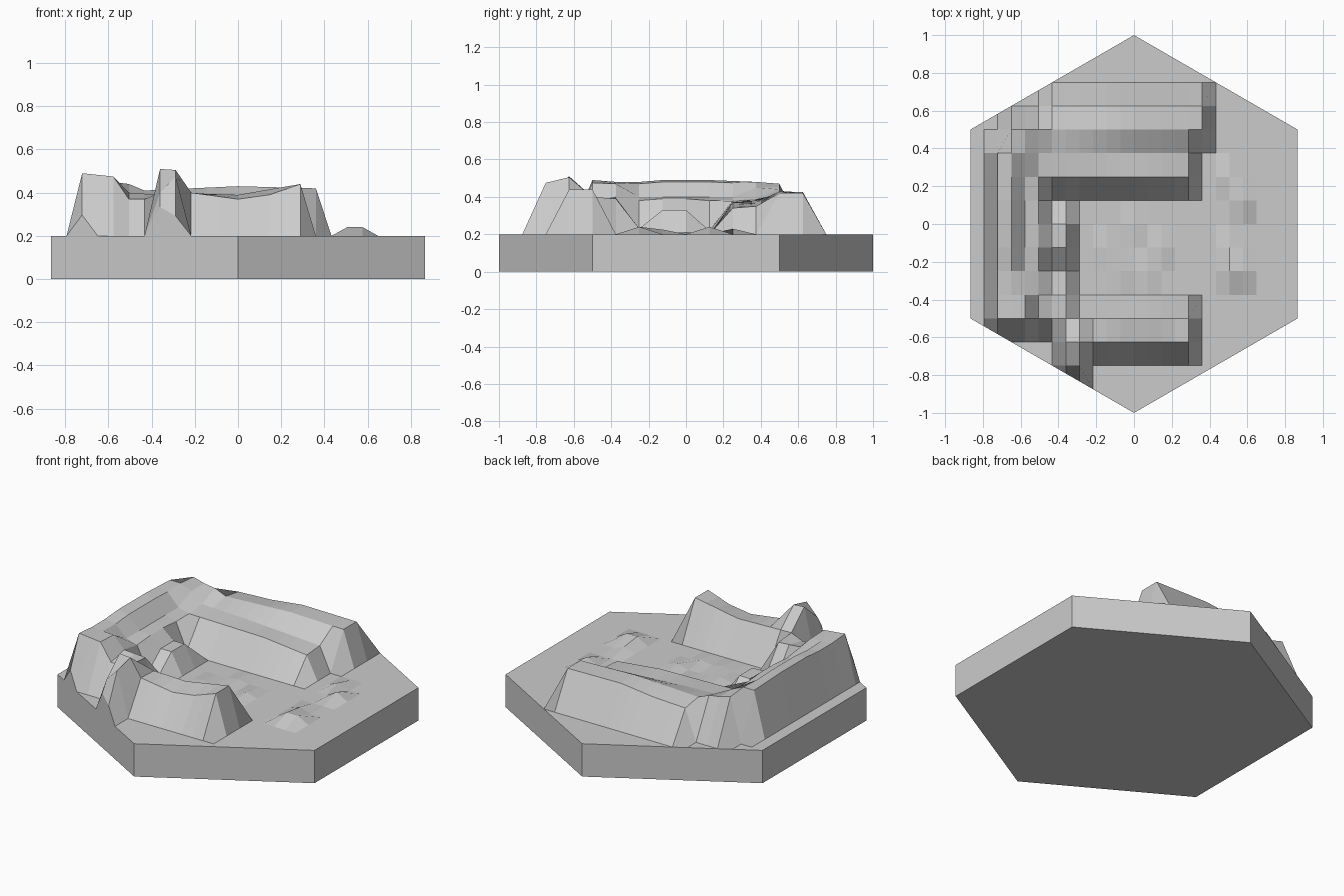
import bpy, bmesh, math
from mathutils import Vector

if "Cube" in bpy.data.objects:
    bpy.data.objects.remove(bpy.data.objects["Cube"])

GROUND = 0.2
COLS, ROWS = 24, 16
HALF = math.sqrt(3) / 2

stone = bpy.data.materials.new("stone_grey")
stone.use_nodes = True
colour = (0.6, 0.6, 0.6, 1)
stone.diffuse_color = colour
stone.node_tree.nodes["Principled BSDF"].inputs["Base Color"].default_value = colour


def add_object(name, bm):
    mesh = bpy.data.meshes.new(name)
    bm.to_mesh(mesh)
    bm.free()
    mesh.materials.append(stone)
    obj = bpy.data.objects.new(name, mesh)
    bpy.context.collection.objects.link(obj)
    return obj


# Ridge heights above the ground: each row is a profile of (column, height)
profiles = {
    2: [(7, .2), (8, .275)],
    3: [(7, .31), (8, .305), (9, .2), (12, .17), (14, .19), (16, .24)],
    4: [(2, .29), (4, .275), (5, .17), (6, .17), (7, .2), (12, .19), (16, .24)],
    5: [(2, .28), (4, .27), (5, .2), (7, .19)],
    6: [(2, .28), (3, .27), (4, .2), (5, .18), (6, .03), (7, .03)],
    7: [(2, .29), (3, .28), (4, .2), (5, .19), (6, .13), (7, .13)],
    8: [(2, .29), (3, .28), (4, .2), (5, .19), (6, .13), (7, .13)],
    9: [(2, .29), (3, .28), (4, .2), (5, .18), (6, .02), (7, .02)],
    10: [(2, .285), (3, .275), (4, .2), (5, .18), (12, .17), (16, .14)],
    11: [(2, .28), (3, .28), (4, .25), (5, .19), (9, .18), (16, .15)],
    12: [(3, .27), (4, .25), (5, .24), (6, .21), (12, .23), (17, .22)],
    13: [(6, .19), (9, .2), (12, .225), (17, .22)],
}

# Low mounds on the open ground: (column, row) to height
mounds = {
    (19, 10): .03, (20, 9): .04, (19, 7): .025, (19, 6): .04, (20, 6): .04,
    (10, 7): .015, (12, 8): .012, (14, 7): .02, (11, 6): .015, (13, 6): .015,
}


def height(col, row):
    pts = profiles.get(row, [])
    for (c0, h0), (c1, h1) in zip(pts, pts[1:]):
        if c0 <= col <= c1:
            return h0 + (h1 - h0) * (col - c0) / (c1 - c0)
    return mounds.get((col, row), 0)


# Terrain: height grid trimmed to the hexagon, with walls down to the base
bm = bmesh.new()
grid = [[bm.verts.new((HALF * (2 * c / COLS - 1), 2 * r / ROWS - 1,
                       GROUND + height(c, r)))
         for c in range(COLS + 1)] for r in range(ROWS + 1)]
for r in range(ROWS):
    for c in range(COLS):
        bm.faces.new((grid[r][c], grid[r][c + 1],
                      grid[r + 1][c + 1], grid[r + 1][c]))
for k in (30, 150, 210, 330):
    a = math.radians(k)
    side = Vector((math.sin(a), math.cos(a), 0))
    bmesh.ops.bisect_plane(bm, geom=bm.verts[:] + bm.edges[:] + bm.faces[:],
                           dist=1e-5, plane_co=side * HALF, plane_no=side,
                           clear_outer=True)
rim = [e for e in bm.edges if e.is_boundary]
walls = bmesh.ops.extrude_edge_only(bm, edges=rim)["geom"]
for v in walls:
    if isinstance(v, bmesh.types.BMVert):
        v.co.z = GROUND
bmesh.ops.remove_doubles(bm, verts=bm.verts[:], dist=1e-5)
bmesh.ops.recalc_face_normals(bm, faces=bm.faces[:])
add_object("terrain", bm)

# Hexagonal base, left open where the terrain covers it
bm = bmesh.new()
ring = [Vector((math.sin(math.radians(60 * k)), math.cos(math.radians(60 * k)), 0))
        for k in range(6)]
low = [bm.verts.new(p) for p in ring]
high = [bm.verts.new(p + Vector((0, 0, GROUND))) for p in ring]
bm.faces.new(low)
for k in range(6):
    n = (k + 1) % 6
    bm.faces.new((low[k], high[k], high[n], low[n]))
bmesh.ops.recalc_face_normals(bm, faces=bm.faces[:])
add_object("hex_base", bm)
